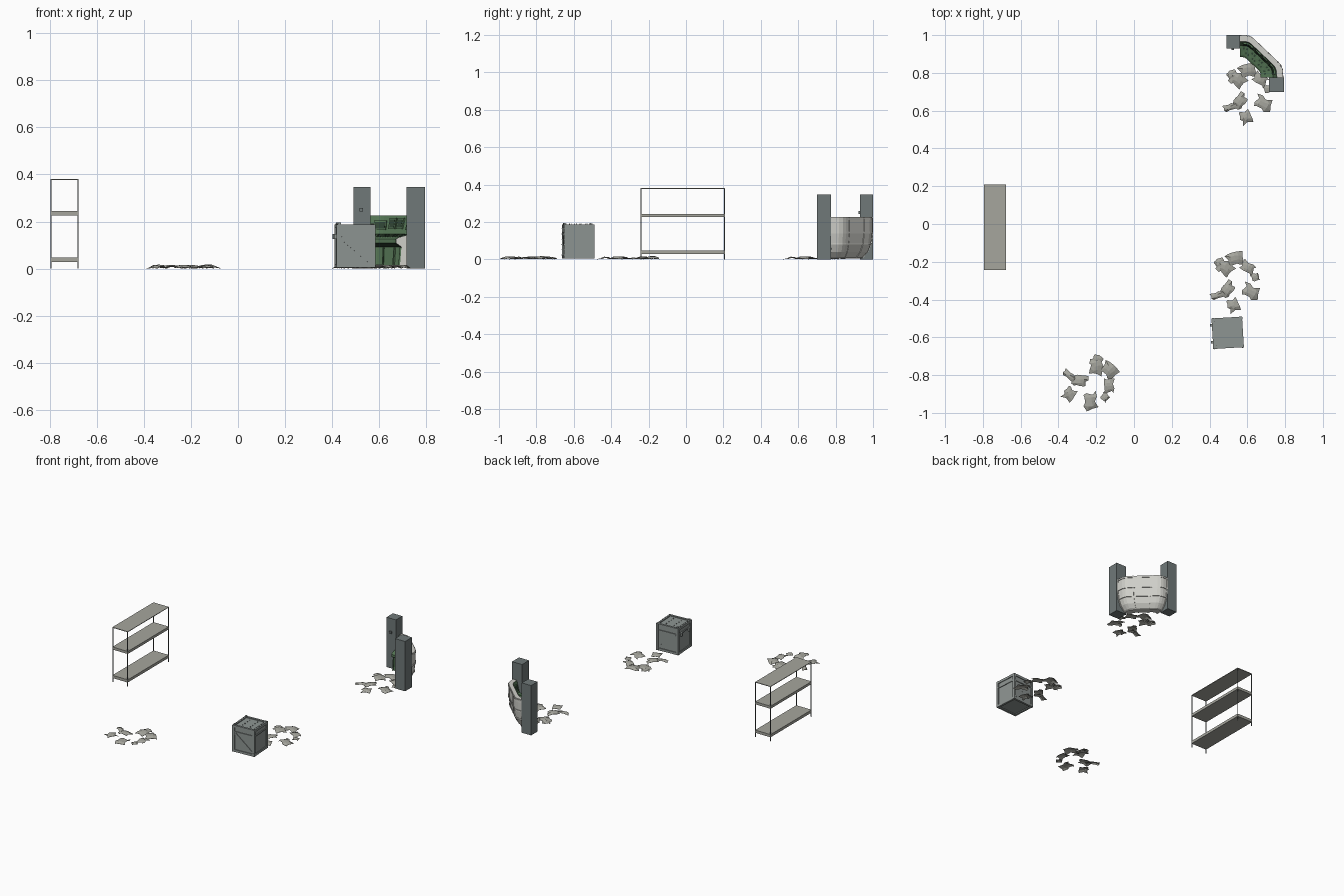
import bpy, bmesh, math, random
from mathutils import Vector, Matrix

if "Cube" in bpy.data.objects:
    bpy.data.objects.remove(bpy.data.objects["Cube"])

random.seed(4)


def mat(name, r, g, b):
    m = bpy.data.materials.new(name)
    m.diffuse_color = (r, g, b, 1)
    m.use_nodes = True
    m.node_tree.nodes["Principled BSDF"].inputs["Base Color"].default_value = m.diffuse_color
    return m


STEEL = mat("pillar_grey", 0.16, 0.19, 0.19)
PALE = mat("pale_shell", 0.62, 0.62, 0.58)
GREEN = mat("console_green", 0.09, 0.18, 0.09)
DARK = mat("dark_green", 0.03, 0.06, 0.035)
BEIGE = mat("shelf_beige", 0.38, 0.38, 0.34)
CRATE = mat("crate_grey", 0.27, 0.30, 0.29)


def finish(bm, name, mats):
    bmesh.ops.recalc_face_normals(bm, faces=bm.faces)
    me = bpy.data.meshes.new(name)
    bm.to_mesh(me)
    bm.free()
    for m in mats:
        me.materials.append(m)
    ob = bpy.data.objects.new(name, me)
    bpy.context.collection.objects.link(ob)
    return ob


def add_box(bm, c, size, rot=Matrix.Identity(4)):
    m = Matrix.Translation(c) @ rot @ Matrix.Diagonal((*size, 1))
    bmesh.ops.create_cube(bm, size=1, matrix=m)


def box(name, lo, hi, m):
    bm = bmesh.new()
    lo, hi = Vector(lo), Vector(hi)
    add_box(bm, (lo + hi) / 2, hi - lo)
    return finish(bm, name, [m])


# Shelf rack: two thick boards, a thin top and four slim posts
X0, X1, Y0, Y1 = -0.795, -0.677, -0.243, 0.208
for name, z0, z1 in (("lower_shelf", 0.028, 0.047), ("middle_shelf", 0.226, 0.244), ("top_shelf", 0.377, 0.381)):
    box(name, (X0, Y0, z0), (X1, Y1, z1), BEIGE)
for i, x in enumerate((X0, X1 - 0.004)):
    for j, y in enumerate((Y0, Y1 - 0.004)):
        box(f"shelf_post_{i}{j}", (x, y, 0), (x + 0.004, y + 0.004, 0.38), STEEL)

# Booth pillars
box("left_pillar", (0.49, 0.93, 0), (0.562, 1.0, 0.346), STEEL)
box("right_pillar", (0.716, 0.70, 0), (0.793, 0.776, 0.346), STEEL)
box("pillar_switch", (0.515, 0.922, 0.242), (0.53, 0.931, 0.258), STEEL)

# Curved booth: profiles of (distance factor, height) swept round the corner
CEN = Vector((0.56, 0.775))
PATH = [Vector(p) for p in ((0.56, 1), (0.595, 1), (0.614, 0.996), (0.632, 0.984), (0.766, 0.857),
                            (0.780, 0.84), (0.788, 0.818), (0.791, 0.775))]
LENS = [0]
for a, b in zip(PATH, PATH[1:]):
    LENS.append(LENS[-1] + (b - a).length)
KNOTS = [l / LENS[-1] for l in LENS]


def plan(t):
    for i in range(len(KNOTS) - 1):
        if t <= KNOTS[i + 1] + 1e-9:
            return PATH[i].lerp(PATH[i + 1], (t - KNOTS[i]) / (KNOTS[i + 1] - KNOTS[i]))
    return PATH[-1]


def sweep(name, prof, mats, t0=0.0, t1=1.0, index=None):
    ts = [t0] + [k for k in KNOTS if t0 + 1e-4 < k < t1 - 1e-4] + [t1]
    bm = bmesh.new()
    rings = []
    for t in ts:
        d = plan(t) - CEN
        rings.append([bm.verts.new((*(CEN + d * s), z)) for s, z in prof])
    n = len(prof)
    for r, q in zip(rings, rings[1:]):
        for k in range(n):
            f = bm.faces.new((r[k], r[(k + 1) % n], q[(k + 1) % n], q[k]))
            f.material_index = index[k] if index else 0
    bm.faces.new(rings[0])
    bm.faces.new(rings[-1][::-1])
    return finish(bm, name, mats)


OUTER = [(0.74, 0.008), (0.87, 0.04), (0.95, 0.083), (0.985, 0.145), (0.985, 0.2), (0.98, 0.226)]
INNER = [(0.85, 0.226), (0.76, 0.148), (0.52, 0.132), (0.48, 0.125), (0.48, 0.108), (0.58, 0.092), (0.55, 0.008)]
sweep("booth_body", OUTER + INNER, [PALE, GREEN, DARK], index=[0] * 6 + [1, 1, 1, 1, 2, 1, 0])


def raised(pts, h):
    return pts + [(s + h, z) for s, z in reversed(pts)]


# Shell ribs: vertical and horizontal strips
for i, t in enumerate((0.005, 0.325, 0.655, 0.975)):
    sweep(f"shell_rib_{i}", raised(OUTER, 0.016), [PALE], t, t + 0.02)
for i, (s, z) in enumerate(((0.74, 0.01), (0.95, 0.083), (0.985, 0.143), (0.982, 0.216))):
    sweep(f"shell_band_{i}", raised([(s - 0.015, z - 0.004), (s - 0.015, z + 0.006)], 0.03), [PALE])


def wall(z):
    return 0.76 + 0.09 * (z - 0.148) / 0.078


# Console screens, instrument bars and desk controls
for i, (t0, t1, z0, z1) in enumerate(((0.06, 0.28, 0.165, 0.205), (0.34, 0.48, 0.168, 0.215),
                                      (0.51, 0.64, 0.168, 0.215), (0.72, 0.94, 0.165, 0.205))):
    sweep(f"screen_frame_{i}", raised([(wall(z0), z0), (wall(z1), z1)], -0.03), [GREEN], t0, t1)
    a, b = z0 + 0.006, z1 - 0.006
    sweep(f"screen_{i}", raised([(wall(a), a), (wall(b), b)], -0.036), [DARK], t0 + 0.02, t1 - 0.02)
for i in range(12):
    t = 0.07 + i * 0.074
    for j, s in enumerate((0.56, 0.66)):
        z = 0.132 + (s - 0.52) * 0.067
        sweep(f"desk_control_{i}_{j}", [(s, z - 0.002), (s + 0.05, z), (s + 0.05, z + 0.006), (s, z + 0.004)],
              [DARK if (i + j) % 3 else GREEN], t, t + 0.04)
for i, t in enumerate((0.0, 0.32, 0.65, 0.97)):
    sweep(f"base_rib_{i}", raised([(0.55, 0.008), (0.58, 0.09)], -0.03), [GREEN], t, t + 0.03)

# Crate: core, edge frame, braces, lid seam, rivets and latches
A, H = 0.164, 0.184
bm = bmesh.new()
add_box(bm, (0, 0, H / 2), (A - 0.012, A - 0.012, H - 0.012))
e, w = A / 2, 0.016
for sx in (-1, 1):
    for sy in (-1, 1):
        add_box(bm, (sx * (e - w / 2), sy * (e - w / 2), H / 2), (w, w, H))
    for z in (w / 2, H - w / 2, 0.138):
        d = w if z != 0.138 else 0.008
        add_box(bm, (0, sx * (e - w / 2), z), (A - 0.01, w - 0.002, d))
        add_box(bm, (sx * (e - w / 2), 0, z), (w - 0.002, A - 0.01, d))
    ang = math.atan2(0.11, 0.13)
    add_box(bm, (0, sx * (e - 0.007), 0.075), (0.165, 0.01, 0.014), Matrix.Rotation(ang, 4, 'Y'))
    for k in range(6):
        p = -0.07 + k * 0.028
        for q in (-0.075, -0.028, 0.028, 0.075):
            if sx > 0:
                add_box(bm, (q, p, H - (0.004 if abs(q) < 0.05 else -0.001)), (0.004, 0.004, 0.006))
        add_box(bm, (sx * 0.074, -e, 0.02 + k * 0.028), (0.004, 0.004, 0.004))
    add_box(bm, (-e - 0.003, sx * 0.045, 0.132), (0.012, 0.014, 0.022))
    add_box(bm, (-e + 0.012, sx * 0.07, H + 0.003), (0.012, 0.012, 0.008))
crate = finish(bm, "crate", [CRATE])
crate.location = (0.496, -0.576, 0.004)
crate.rotation_euler = (0, 0, math.radians(3.5))

# Rubble: nine bent sheet scraps, one mesh placed three times
SCRAPS = [(0, .115, .085, .07, 10), (-.055, .065, .085, .06, -35), (-.085, .09, .05, .045, 30),
          (.07, .065, .07, .055, -30), (.11, .015, .04, .035, 10), (.085, -.065, .09, .065, -25),
          (-.035, -.05, .075, .055, 55), (-.085, -.08, .085, .035, 20), (-.01, -.135, .065, .05, -65)]
bm = bmesh.new()
for x, y, sx, sy, ang in SCRAPS:
    m = Matrix.Translation((x, y, 0)) @ Matrix.Rotation(math.radians(ang), 4, 'Z')
    g = bmesh.ops.create_grid(bm, x_segments=4, y_segments=3, size=0.5)["verts"]
    for v in g:
        u, q = v.co.x, v.co.y
        hump = max(0, 1 - 3.2 * u * u - 1.8 * q * q)
        edge = 0.13 if max(abs(u), abs(q)) > 0.45 else 0.05
        z = 0.002 + hump * sx * 0.17 + random.uniform(-0.0015, 0.002)
        v.co = m @ Vector(((u + random.uniform(-edge, edge)) * sx, (q + random.uniform(-edge, edge)) * sy, max(z, 0.001)))
pile = finish(bm, "rubble_pile_0", [BEIGE])
solid = pile.modifiers.new("thickness", 'SOLIDIFY')
solid.thickness = 0.0015
pile.location = (0.534, -0.296, 0.001)
for i, (x, y, r) in enumerate(((0.60, 0.70, 0), (-0.225, -0.834, -57))):
    c = pile.copy()
    c.name = f"rubble_pile_{i + 1}"
    bpy.context.collection.objects.link(c)
    c.location = (x, y, 0.001)
    c.rotation_euler = (0, 0, math.radians(r))
